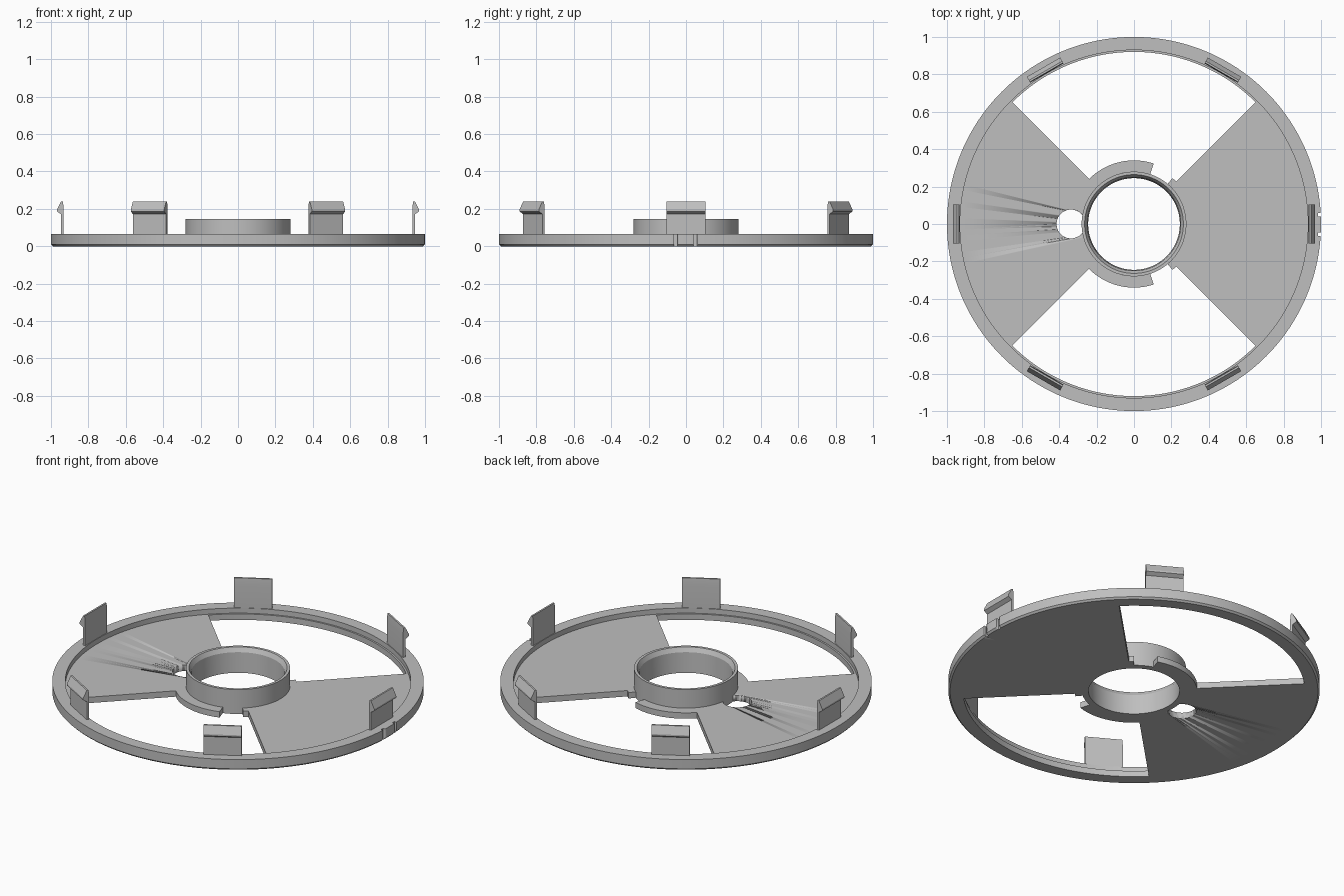
import bpy, bmesh, math
from mathutils import Matrix

cube = bpy.data.objects.get("Cube")
if cube:
    bpy.data.objects.remove(cube, do_unlink=True)

grey = bpy.data.materials.new("light grey plastic")
grey.use_nodes = True
grey.diffuse_color = (0.52, 0.52, 0.52, 1)
grey.node_tree.nodes["Principled BSDF"].inputs["Base Color"].default_value = (0.52, 0.52, 0.52, 1)

STEP = 1.875      # degrees per facet
PLATE = 0.035     # web thickness
RIM = 0.065       # rim height


def finish(bm, name):
    bmesh.ops.recalc_face_normals(bm, faces=bm.faces)
    mesh = bpy.data.meshes.new(name)
    bm.to_mesh(mesh)
    bm.free()
    mesh.materials.append(grey)
    obj = bpy.data.objects.new(name, mesh)
    bpy.context.collection.objects.link(obj)
    bpy.ops.object.select_all(action="DESELECT")
    obj.select_set(True)
    bpy.context.view_layer.objects.active = obj
    bpy.ops.object.shade_smooth_by_angle(angle=math.radians(25))
    return obj


def lathe(name, profile, start=0, end=360):
    """Sweep a closed (radius, z) profile round the z axis."""
    bm = bmesh.new()
    full = end - start >= 360
    n = max(1, round((end - start) / STEP))
    rings = []
    for i in range(n if full else n + 1):
        a = math.radians(start + (end - start) * i / n)
        rings.append([bm.verts.new((r * math.cos(a), r * math.sin(a), z)) for r, z in profile])
    k = len(profile)
    for i in range(n):
        p, q = rings[i], rings[(i + 1) % len(rings)]
        for j in range(k):
            m = (j + 1) % k
            bm.faces.new((p[j], q[j], q[m], p[m]))
    if not full:
        bm.faces.new(rings[0])
        bm.faces.new(rings[-1])
    return finish(bm, name)


def sector(name, r0, r1, start, end):
    return lathe(name, [(r0, 0), (r1, 0), (r1, PLATE), (r0, PLATE)], start, end)


def cut(obj, cutter):
    cutter.hide_render = True
    mod = obj.modifiers.new("cut", "BOOLEAN")
    mod.operation = "DIFFERENCE"
    mod.solver = "EXACT"
    mod.object = cutter
    bpy.context.view_layer.objects.active = obj
    bpy.ops.object.modifier_apply(modifier=mod.name)
    bpy.data.objects.remove(cutter, do_unlink=True)


# Outer rim with a bottom chamfer and an inner ledge
rim = lathe("rim", [(0.92, 0), (0.99, 0), (1, 0.01), (1, RIM),
                    (0.93, RIM), (0.93, PLATE), (0.92, PLATE)])

# Two narrow grooves in the rim
for y in (-0.055, 0.05):
    bm = bmesh.new()
    bmesh.ops.create_cube(bm, size=1, matrix=Matrix.Translation((1.01, y, 0.03))
                          @ Matrix.Diagonal((0.05, 0.02, 0.2, 1)))
    cut(rim, finish(bm, "groove_cutter"))

# Web plates on both sides
sector("left_web", 0.28, 0.92, -45, 45)
right_web = sector("right_web", 0.28, 0.92, 135, 225)

# Round hole beside the hub
bm = bmesh.new()
bmesh.ops.create_cone(bm, cap_ends=True, segments=64, radius1=0.077, radius2=0.077,
                      depth=0.2, matrix=Matrix.Translation((-0.337, 0, 0)))
cut(right_web, finish(bm, "hole_cutter"))

# Central hub with a tapered bore
lathe("hub", [(0.245, 0), (0.28, 0), (0.28, 0.145), (0.264, 0.145), (0.25, 0.12)])

# Partial flanges and small stubs round the hub
sector("back_flange", 0.28, 0.34, 72, 135)
sector("front_flange", 0.28, 0.34, 225, 288)
sector("back_stub", 0.28, 0.32, 45, 50)
sector("front_stub", 0.28, 0.32, 310, 315)

# Six snap clips with outward hooks
CLIP = [(0.932, 0.03), (0.946, 0.03), (0.946, 0.172), (0.968, 0.186),
        (0.968, 0.196), (0.946, 0.24), (0.936, 0.24), (0.932, 0.2)]
for i in range(6):
    bm = bmesh.new()
    ends = [[bm.verts.new((r, y, z)) for r, z in CLIP] for y in (-0.103, 0.103)]
    for j in range(len(CLIP)):
        m = (j + 1) % len(CLIP)
        bm.faces.new((ends[0][j], ends[0][m], ends[1][m], ends[1][j]))
    for end in ends:
        bm.faces.new(end)
    bm.transform(Matrix.Rotation(math.radians(60 * i), 4, "Z"))
    finish(bm, f"snap_clip_{i + 1}")
